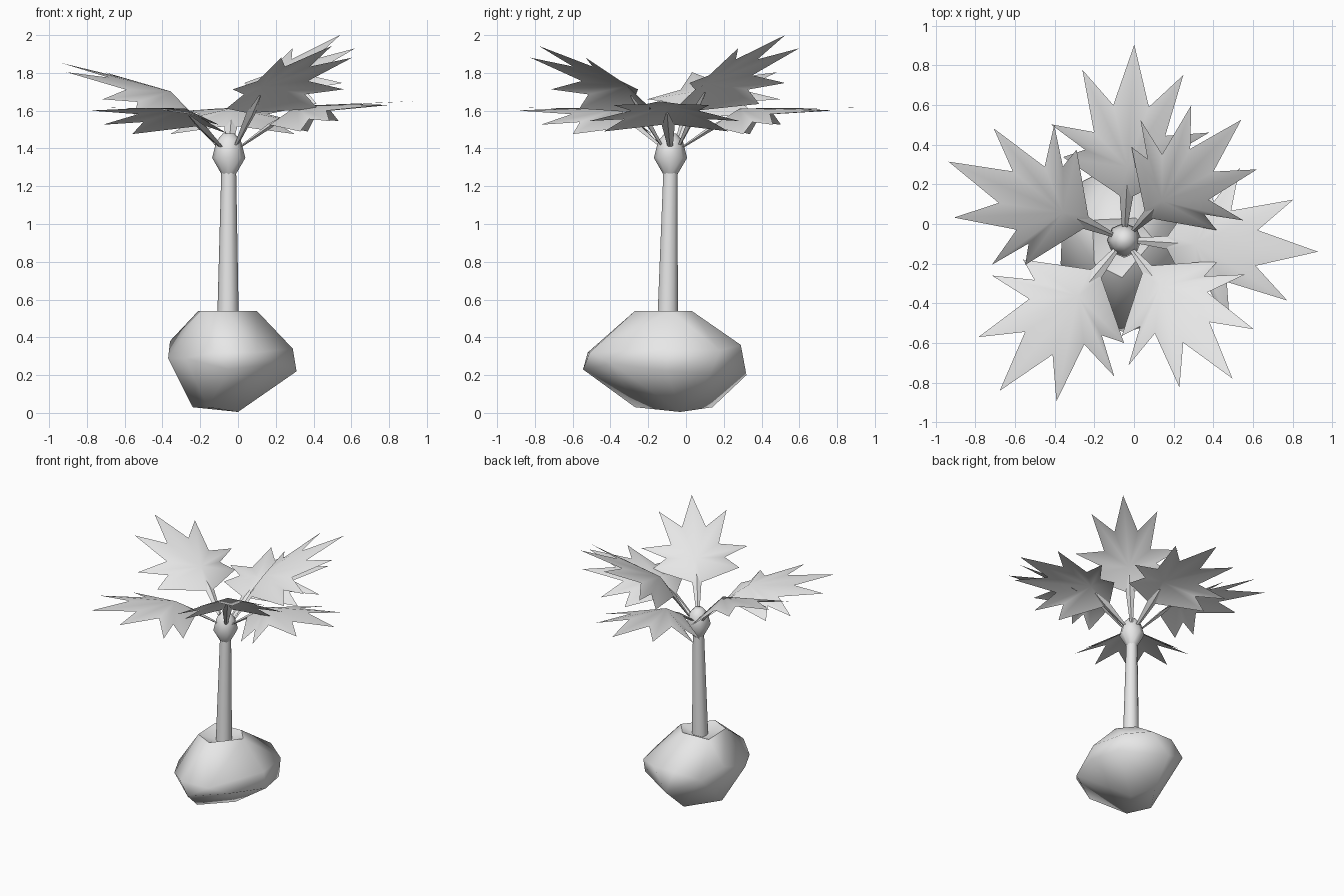
import bpy, bmesh, math
from mathutils import Matrix, Vector

cube = bpy.data.objects.get("Cube")
if cube:
    bpy.data.objects.remove(cube, do_unlink=True)

# One pale material for everything
mat = bpy.data.materials.new("pale_grey")
mat.use_nodes = True
mat.diffuse_color = (0.8, 0.8, 0.8, 1)
mat.node_tree.nodes["Principled BSDF"].inputs["Base Color"].default_value = (0.8, 0.8, 0.8, 1)


def finish(bm, name, angle, matrix=None):
    mesh = bpy.data.meshes.new(name)
    bm.to_mesh(mesh)
    bm.free()
    mesh.shade_smooth()
    mesh.set_sharp_from_angle(angle=math.radians(angle))
    mesh.materials.append(mat)
    obj = bpy.data.objects.new(name, mesh)
    if matrix:
        obj.matrix_world = matrix
    bpy.context.collection.objects.link(obj)
    return obj


def loft(bm, rings):
    """Skin a list of equal vertex rings and cap both ends."""
    loops = [[bm.verts.new(p) for p in ring] for ring in rings]
    n = len(loops[0])
    for a, b in zip(loops, loops[1:]):
        for i in range(n):
            j = (i + 1) % n
            bm.faces.new((a[i], a[j], b[j], b[i]))
    bm.faces.new(loops[0][::-1])
    bm.faces.new(loops[-1])
    bmesh.ops.recalc_face_normals(bm, faces=bm.faces)


# Boulder-like base: hull of its main corners
corners = [
    # rim of the top
    (-.2, -.2, .54), (-.21, .02, .54), (.01, .03, .54), (.1, -.08, .54), (-.06, -.27, .54),
    # shoulder and belly
    (-.36, .05, .38), (-.37, -.2, .29), (-.28, -.38, .29), (-.13, -.52, .32),
    (.1, -.51, .32), (-.05, -.545, .23), (.2, -.39, .26), (.29, -.1, .34),
    (.31, -.1, .22), (.24, .18, .33), (.26, .13, .21), (.08, .29, .36),
    (-.1, .29, .36), (-.05, .32, .2), (-.27, .21, .31),
    # underside
    (-.24, -.1, .03), (-.16, -.27, .03), (0, -.03, .005), (-.08, .14, .03),
]
bm = bmesh.new()
for c in corners:
    bm.verts.new(c)
bmesh.ops.convex_hull(bm, input=bm.verts)
loose = [v for v in bm.verts if not v.link_faces]
bmesh.ops.delete(bm, geom=loose, context='VERTS')
bmesh.ops.recalc_face_normals(bm, faces=bm.faces)
# Shallow dish round the foot of the trunk
top = [f for f in bm.faces if all(v.co.z > .53 for v in f.verts)]
cap = bmesh.ops.dissolve_faces(bm, faces=top)["region"]
hub = bmesh.ops.poke(bm, faces=cap)["verts"][0]
hub.co = (-.053, -.097, .48)
base = finish(bm, "rounded_base", 100).data
# Crisp rim round the dish
for edge in base.edges:
    edge.use_edge_sharp = all(base.vertices[i].co.z > .53 for i in edge.vertices)


def lathe(name, profile, sides, angle):
    """Ring profile of (radius, height) around the slightly leaning trunk axis."""
    rings = []
    for r, z in profile:
        t = min(1, (z - .5) / .8)
        cx, cy = -.053 + .004 * t, -.097 + .015 * t
        rings.append([(cx + r * math.cos(math.tau * i / sides),
                       cy + r * math.sin(math.tau * i / sides), z) for i in range(sides)])
    bm = bmesh.new()
    loft(bm, rings)
    finish(bm, name, angle)


# Trunk and the swollen crown that holds the leaves
lathe("trunk", [(.058, .46), (.055, .58), (.039, 1.3)], 10, 50)
lathe("crown", [(.036, 1.26), (.088, 1.35), (.065, 1.44), (.03, 1.48)], 8, 60)

# Half outline of a fan leaf: base, then alternating tips and notches
half = [(.22, .035, .075), (.4, .33, .04), (.44, .22, .105), (.56, .4, .095),
        (.53, .18, .15), (.84, .255, .18), (.67, .09, .185)]
outline = half + [(.98, 0, .2)] + [(x, -y, z) for x, y, z in reversed(half)]
fan_centre = (.36, 0, .175)


def leaf(name, yaw, tilt, scale, width):
    m = (Matrix.Translation((-.05, -.08, 1.45))
         @ Matrix.Rotation(math.radians(yaw), 4, 'Z')
         @ Matrix.Rotation(math.radians(-tilt), 4, 'Y')
         @ Matrix.Diagonal((scale, scale * width, scale, 1)))
    # Blade: triangles fanned round a raised centre
    bm = bmesh.new()
    centre = bm.verts.new(fan_centre)
    rim = [bm.verts.new(p) for p in outline]
    for a, b in zip(rim, rim[1:] + rim[:1]):
        bm.faces.new((centre, b, a))
    bmesh.ops.recalc_face_normals(bm, faces=bm.faces)
    bm.normal_update()
    if sum(f.normal.z for f in bm.faces) < 0:
        bmesh.ops.reverse_faces(bm, faces=bm.faces)
    finish(bm, name + "_leaf", 60, m)
    # Stalk: flat diamond tube that widens and dies into the blade from below
    bm = bmesh.new()
    side, up = Vector((0, 1, 0)), Vector((-.6, 0, .8))
    rings = []
    for p, r in (((.05, 0, -.05), .012), ((.22, 0, .07), .034), ((.32, 0, .135), .008)):
        c = Vector(p)
        rings.append([c + side * r, c + up * r * .4, c - side * r, c - up * r * .4])
    loft(bm, rings)
    finish(bm, name + "_stalk", 40, m)


# Three low leaves alternate with three raised, slightly narrower ones
for spec in (("back", 87, -2, 1, 1), ("back_left", 45.7, 21.5, 1.01, .9),
             ("left", -3.5, 0, 1, 1), ("front_left", -52, 17.5, 1.015, .92),
             ("front_right", -129.5, -2, 1, 1), ("right", 156, 11, 1.05, .92)):
    leaf(*spec)
